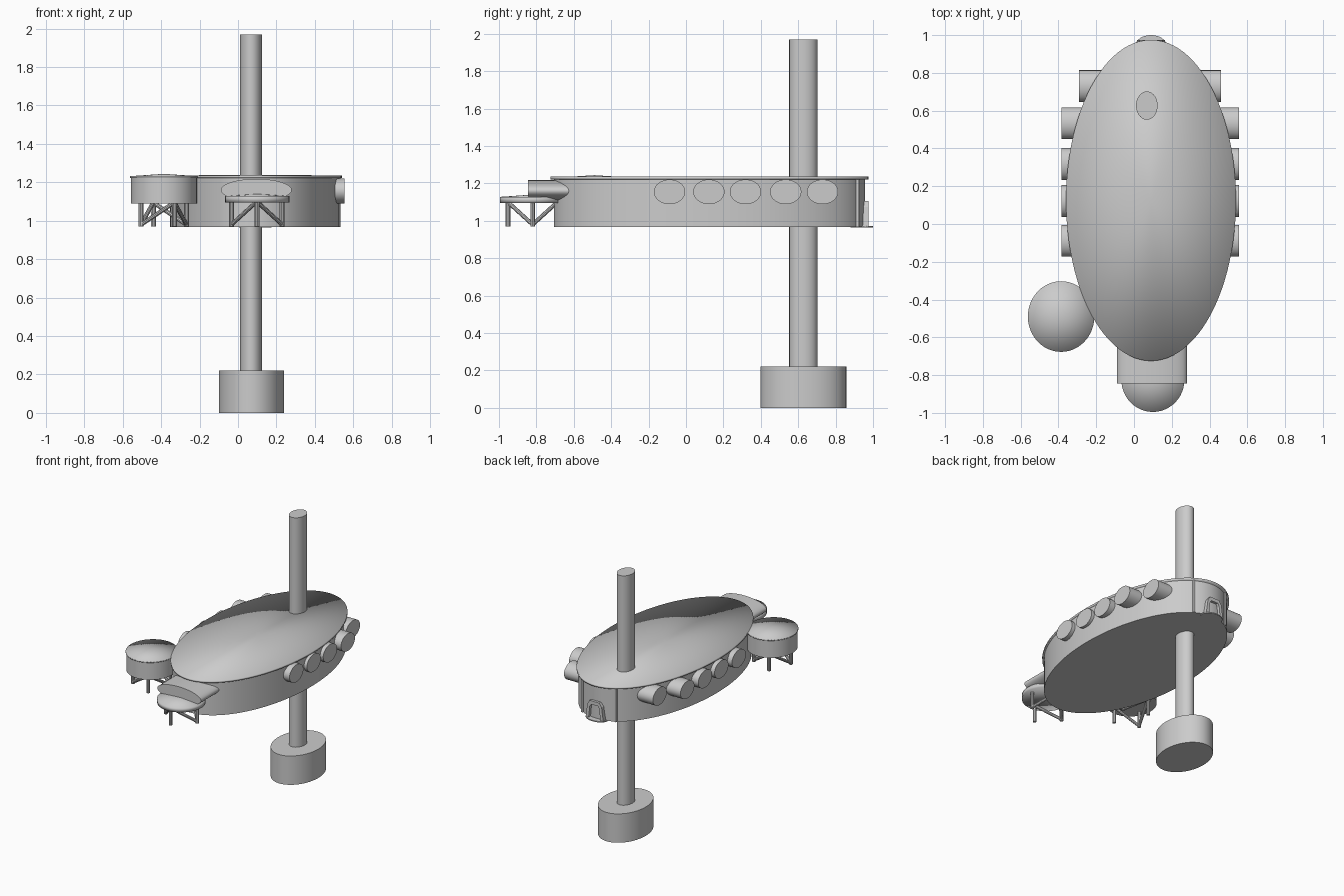
import bpy, bmesh, math
from mathutils import Vector

if "Cube" in bpy.data.objects:
    bpy.data.objects.remove(bpy.data.objects["Cube"])


def finish(bm, name, smooth=None):
    bmesh.ops.recalc_face_normals(bm, faces=bm.faces)
    me = bpy.data.meshes.new(name)
    bm.to_mesh(me)
    bm.free()
    ob = bpy.data.objects.new(name, me)
    bpy.context.collection.objects.link(ob)
    bpy.ops.object.select_all(action='DESELECT')
    ob.select_set(True)
    bpy.context.view_layer.objects.active = ob
    if smooth == 'all':
        bpy.ops.object.shade_smooth()
    elif smooth == 'angle':
        bpy.ops.object.shade_smooth_by_angle(angle=math.radians(35))
    return ob


def oval(name, c, rx, ry, z0, z1, n=48, dome=None):
    """Upright elliptical drum, optionally with a smooth-shaded shallow cap."""
    bm = bmesh.new()
    ring = [(c[0] + rx * math.cos(2 * math.pi * i / n),
             c[1] + ry * math.sin(2 * math.pi * i / n)) for i in range(n)]
    lo = [bm.verts.new((x, y, z0)) for x, y in ring]
    hi = [bm.verts.new((x, y, z1)) for x, y in ring]
    for i in range(n):
        j = (i + 1) % n
        bm.faces.new((lo[i], lo[j], hi[j], hi[i]))
    bm.faces.new(lo[::-1])
    if dome is None:
        bm.faces.new(hi)
    else:
        top = bm.verts.new((c[0], c[1], z1 + dome))
        for i in range(n):
            bm.faces.new((hi[i], hi[(i + 1) % n], top))
    return finish(bm, name, 'angle' if dome is None else 'all')


def tube(name, a, b, ru, rz, n=32):
    """Elliptical bar from a to b (rz is the second cross-section radius)."""
    a, b = Vector(a), Vector(b)
    d = (b - a).normalized()
    up = Vector((0, 0, 1)) if abs(d.z) < 0.9 else Vector((0, 1, 0))
    u = d.cross(up).normalized()
    v = u.cross(d)
    bm = bmesh.new()
    rings = []
    for p in (a, b):
        rings.append([bm.verts.new(p + u * ru * math.cos(2 * math.pi * i / n)
                                   + v * rz * math.sin(2 * math.pi * i / n)) for i in range(n)])
    for i in range(n):
        j = (i + 1) % n
        bm.faces.new((rings[0][i], rings[0][j], rings[1][j], rings[1][i]))
    bm.faces.new(rings[0])
    bm.faces.new(rings[1])
    return finish(bm, name, 'angle')


def extrude_y(name, pts, y0, y1):
    """Outline in x-z pushed along y."""
    bm = bmesh.new()
    r0 = [bm.verts.new((x, y0, z)) for x, z in pts]
    r1 = [bm.verts.new((x, y1, z)) for x, z in pts]
    n = len(pts)
    for i in range(n):
        j = (i + 1) % n
        bm.faces.new((r0[i], r0[j], r1[j], r1[i]))
    bm.faces.new(r0)
    bm.faces.new(r1)
    return finish(bm, name)


def trestle(name, cx, cy, r, turn, z0, z1):
    """Four posts with diagonal braces between neighbours."""
    pos = [(cx + r * math.cos(math.radians(turn + 90 * k)),
            cy + r * math.sin(math.radians(turn + 90 * k))) for k in range(4)]
    for k, (x, y) in enumerate(pos):
        tube(f"{name}_leg_{k}", (x, y, z0), (x, y, z1), 0.013, 0.013, 10)
        if k % 2 == 0:
            for m in (k - 1, (k + 1) % 4):
                tube(f"{name}_brace_{k}_{m % 4}", (x, y, z0 + 0.01),
                     (pos[m][0], pos[m][1], z1), 0.011, 0.011, 10)


# Central mast and weighted foot
oval("mast_foot", (0.07, 0.627), 0.17, 0.23, 0, 0.22)
oval("mast", (0.068, 0.627), 0.057, 0.075, 0.2, 1.97)

# Main oval house and its thin roof
oval("main_wall", (0.09, 0.125), 0.443, 0.832, 0.968, 1.224, 96)
oval("main_roof", (0.09, 0.125), 0.45, 0.85, 1.222, 1.236, 96, dome=0.002)

# Round side windows
for i, y in enumerate((-0.088, 0.122, 0.318, 0.533, 0.73)):
    reach = 0.375 if i == 4 else 0.47
    for s, side in ((1, "right"), (-1, "left")):
        tube(f"{side}_window_{i}", (0.09 + s * (reach - 0.19), y, 1.155),
             (0.085 + s * reach, y, 1.155), 0.084, 0.066)

# Side turret on a braced stand
oval("turret_wall", (-0.386, -0.49), 0.172, 0.182, 1.09, 1.225)
oval("turret_roof", (-0.386, -0.49), 0.176, 0.187, 1.222, 1.232, dome=0.012)
trestle("turret", -0.386, -0.49, 0.13, 25, 0.97, 1.095)

# Front lookout: oval hood over a round balcony
tube("front_hood", (0.095, -0.845, 1.16), (0.095, -0.6, 1.16), 0.185, 0.058, 40)
oval("front_balcony", (0.1, -0.825), 0.167, 0.17, 1.095, 1.128, dome=0.012)
trestle("balcony", 0.098, -0.82, 0.132, 0, 0.97, 1.1)

# Back doorway: arched frame, door leaf, step and wall ribs
dx = 0.09
outer = [(-0.075, 0.968), (-0.06, 1.075), (-0.04, 1.105),
         (0.04, 1.105), (0.06, 1.075), (0.075, 0.968)]
inner = [(0.05, 0.968), (0.04, 1.06), (0.028, 1.078),
         (-0.028, 1.078), (-0.04, 1.06), (-0.05, 0.968)]
extrude_y("door_frame", [(dx + x, z) for x, z in outer + inner], 0.92, 0.975)
oval("door_step", (dx, 0.94), 0.085, 0.06, 0.965, 0.973)
for s, side in ((1, "right"), (-1, "left")):
    x = dx + s * 0.14
    extrude_y(f"{side}_wall_rib", [(x - 0.007, 0.968), (x + 0.007, 0.968),
                                   (x + 0.007, 1.224), (x - 0.007, 1.224)], 0.9, 0.926)
